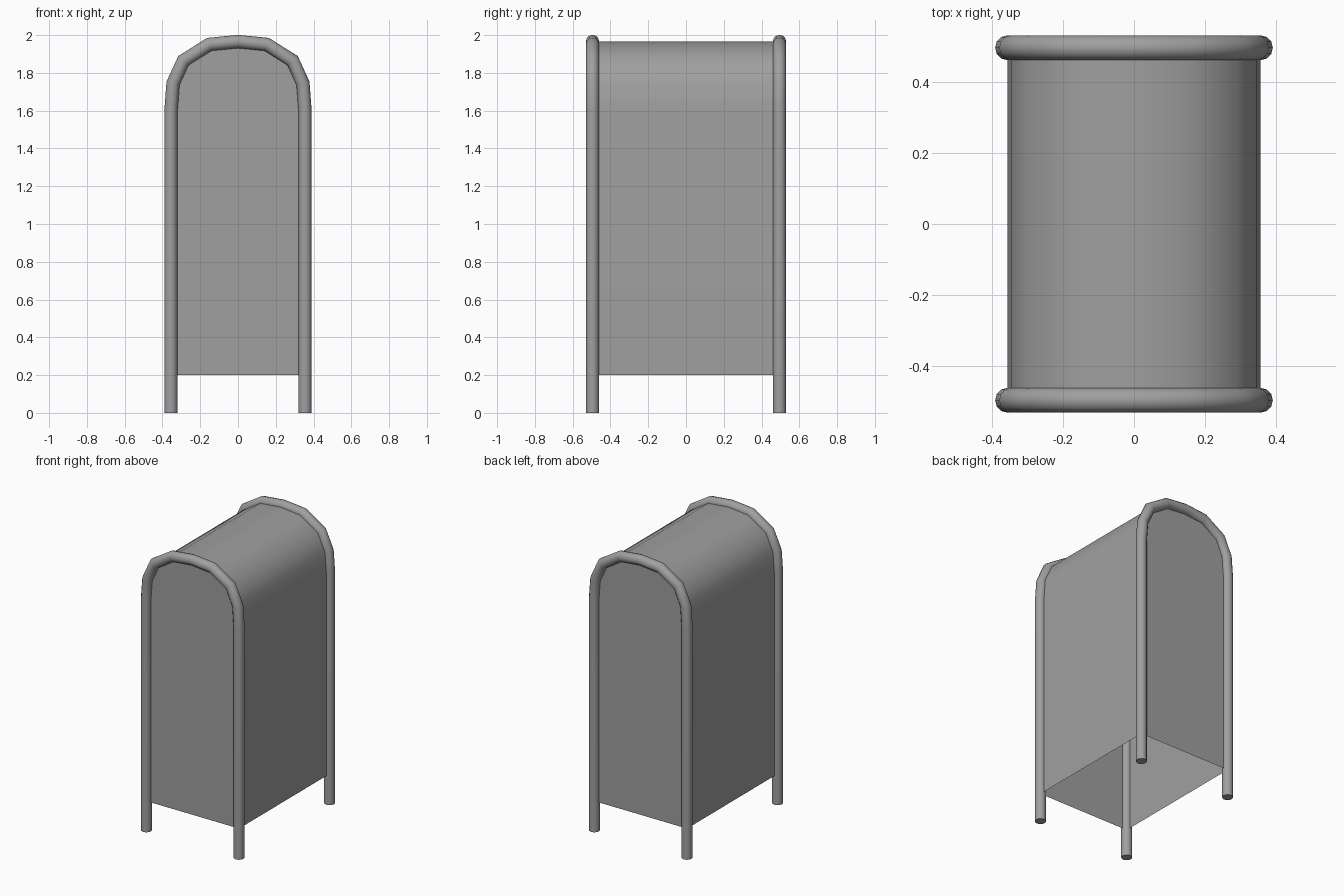
import bpy
import bmesh
import math
from mathutils import Vector

cube = bpy.data.objects.get("Cube")
if cube:
    bpy.data.objects.remove(cube, do_unlink=True)

# One painted metal colour
GREY = (0.35, 0.35, 0.35, 1)
metal = bpy.data.materials.new("grey_metal")
metal.use_nodes = True
metal.diffuse_color = GREY
metal.node_tree.nodes["Principled BSDF"].inputs["Base Color"].default_value = GREY

HALF_W, HALF_D = 0.355, 0.495
RADIUS, SIDES = 0.035, 12
BODY_BASE = 0.2

# Half of the arch in (x, z), mirrored around the crown
half_arch = [(HALF_W, 1.6), (0.344, 1.745), (0.289, 1.865), (0.152, 1.951)]
arch = half_arch + [(0, 1.966)] + [(-x, z) for x, z in reversed(half_arch)]


def outline(base):
    return [(HALF_W, base)] + arch + [(-HALF_W, base)]


def make_object(name, bm, angle):
    bmesh.ops.recalc_face_normals(bm, faces=bm.faces)
    mesh = bpy.data.meshes.new(name)
    bm.to_mesh(mesh)
    bm.free()
    mesh.materials.append(metal)
    obj = bpy.data.objects.new(name, mesh)
    bpy.context.collection.objects.link(obj)
    bpy.ops.object.select_all(action="DESELECT")
    obj.select_set(True)
    bpy.context.view_layer.objects.active = obj
    bpy.ops.object.shade_smooth_by_angle(angle=math.radians(angle))
    return obj


def make_tube(name, y):
    """Sweep a round section along the outline with mitred joints."""
    bm = bmesh.new()
    path = [Vector((x, y, z)) for x, z in outline(0)]
    rings = []
    for i, p in enumerate(path):
        before = (p - path[i - 1]).normalized() if i else None
        after = (path[i + 1] - p).normalized() if i < len(path) - 1 else before
        before = before or after
        tangent = (before + after).normalized()
        side = Vector((tangent.z, 0, -tangent.x)) / tangent.dot(before)
        ring = []
        for k in range(SIDES):
            a = math.tau * k / SIDES
            offset = side * math.cos(a) + Vector((0, math.sin(a), 0))
            ring.append(bm.verts.new(p + offset * RADIUS))
        rings.append(ring)
    for r, s in zip(rings, rings[1:]):
        for k in range(SIDES):
            n = (k + 1) % SIDES
            bm.faces.new((r[k], r[n], s[n], s[k]))
    # Feet
    bm.faces.new(rings[0])
    bm.faces.new(rings[-1])
    return make_object(name, bm, 50)


# Sheet body with closed ends and an open underside
bm = bmesh.new()
front = [bm.verts.new((x, -HALF_D, z)) for x, z in outline(BODY_BASE)]
back = [bm.verts.new((x, HALF_D, z)) for x, z in outline(BODY_BASE)]
for i in range(len(front) - 1):
    bm.faces.new((front[i], front[i + 1], back[i + 1], back[i]))
bm.faces.new(front)
bm.faces.new(back)
make_object("box_shell", bm, 50)

# Bent tube frames that form the legs and arches
make_tube("front_frame", -HALF_D)
make_tube("back_frame", HALF_D)
